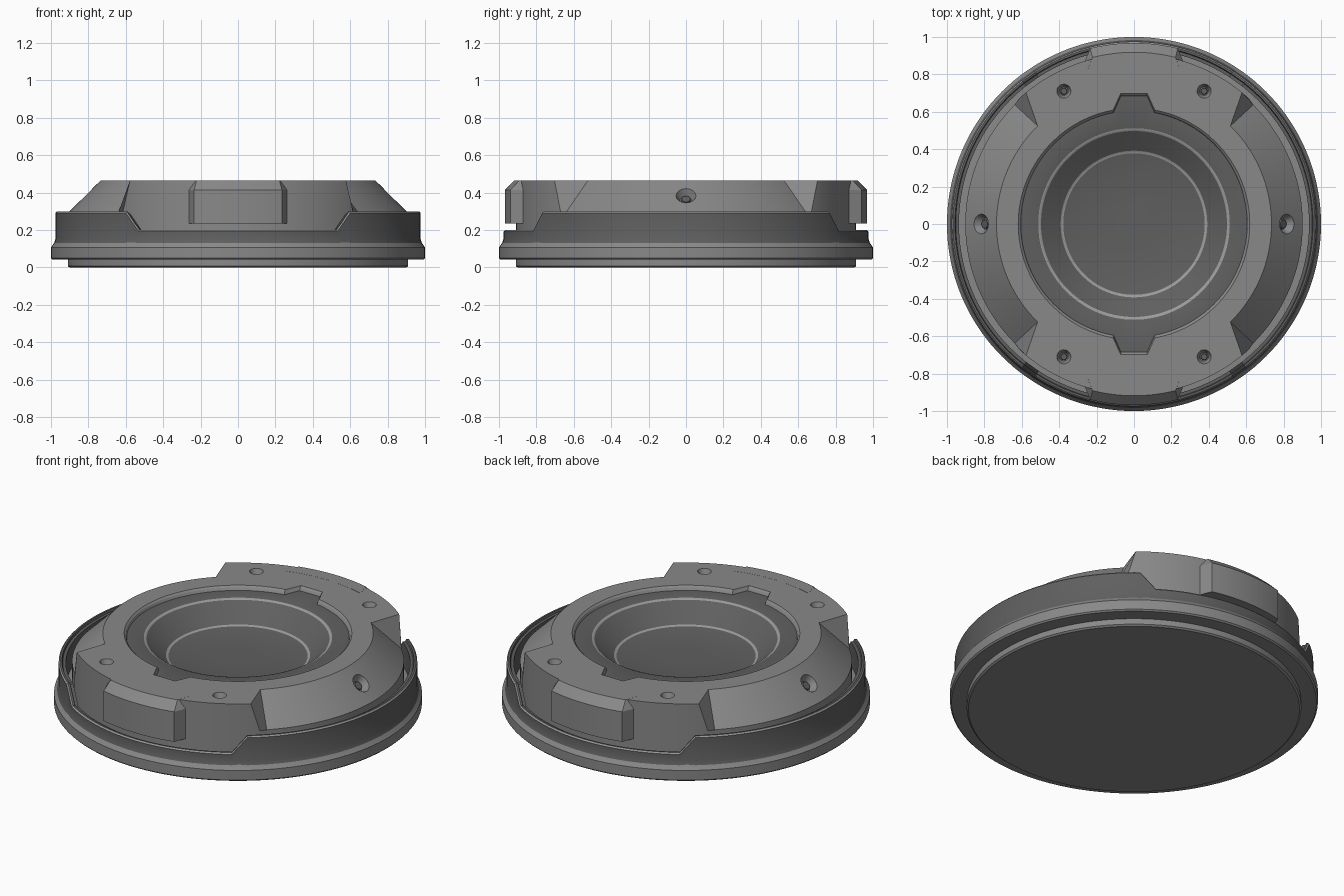
import bpy, bmesh, math
from mathutils import Vector, Matrix

if "Cube" in bpy.data.objects:
    bpy.data.objects.remove(bpy.data.objects["Cube"])


def material(name, v):
    m = bpy.data.materials.new(name)
    m.diffuse_color = (v, v, v, 1)
    m.use_nodes = True
    m.node_tree.nodes["Principled BSDF"].inputs["Base Color"].default_value = m.diffuse_color
    return m


MATS = [material("mid grey", 0.25), material("dark grey", 0.115), material("light grey", 0.33)]


def finish(name, bm, mat=None):
    bmesh.ops.recalc_face_normals(bm, faces=bm.faces)
    me = bpy.data.meshes.new(name)
    bm.to_mesh(me)
    bm.free()
    ob = bpy.data.objects.new(name, me)
    bpy.context.collection.objects.link(ob)
    for m in (MATS if mat is None else [MATS[mat]]):
        me.materials.append(m)
    smooth(ob)
    return ob


def smooth(ob):
    bpy.ops.object.select_all(action='DESELECT')
    bpy.context.view_layer.objects.active = ob
    ob.select_set(True)
    bpy.ops.object.shade_smooth_by_angle(angle=math.radians(25))


def columns(extra=(), gaps=()):
    """Angles of one quadrant (0 = side, 90 = front/back), mirrored to all four."""
    A = [i * 2.5 for i in range(37)]
    A = [a for a in A if not any(lo < a < hi for lo, hi in gaps)]
    A = sorted(set(A) | set(extra))
    return ([(a, 1, 1) for a in A] + [(a, -1, 1) for a in A[-2::-1]]
            + [(a, -1, -1) for a in A[1:]] + [(a, 1, -1) for a in A[-2:0:-1]])


def polar(name, cols, rings, bands, closed=False):
    """Stack of rings; each ring maps angle -> (radius, z, angle). bands = material per band."""
    bm = bmesh.new()
    grid = []
    for ring in rings:
        row = []
        for a, sx, sy in cols:
            r, z, t = ring(a)
            t = math.radians(t)
            row.append(bm.verts.new((sx * r * math.cos(t), sy * r * math.sin(t), z)))
        grid.append(row)
    n = len(cols)
    for k, m in enumerate(bands):
        lo, hi = grid[k], grid[(k + 1) % len(grid)]
        for i in range(n):
            j = (i + 1) % n
            bm.faces.new((lo[i], lo[j], hi[j], hi[i])).material_index = m
    if not closed:
        bm.faces.new(grid[0]).material_index = bands[0]
        bm.faces.new(grid[-1]).material_index = bands[-2]
    return finish(name, bm)


def circle(r, z):
    return lambda a: (r, z, a)


# Base: foot disc and wide lower ring
profile = [(0.9, 0), (0.91, 0.008), (0.91, 0.042), (0.992, 0.042), (1, 0.05),
           (1, 0.108), (0.992, 0.118), (0.978, 0.14), (0.9, 0.145)]
polar("base", columns(), [circle(*p) for p in profile], [0] * 8)


# Outer rim wall, cut down at front and back
def rim_top(a):
    return 0.3 - 0.1 * min(1, max(0, (a - 52) / 5))


def rim(r, drop):
    return lambda a: (r, rim_top(a) - drop, a)


polar("outer_rim", columns((52, 57), ((52, 57),)),
      [circle(0.984, 0.13), circle(0.975, 0.155), rim(0.975, 0.008), rim(0.968, 0),
       rim(0.957, 0), rim(0.953, 0.012), rim(0.936, 0.012), circle(0.936, 0.13)],
      [1, 1, 2, 1, 1, 1, 1, 1], closed=True)

# Main body: sloped at the sides, upright at front and back, keyed recess on top
SIDE, WALL, TAB0, TAB1, TOP = 45.5, 50.6, 79.6, 84.2, 0.465


def body_mid(z):
    def f(a):
        t = 45 if a == SIDE else 47.5 if a == WALL else a
        return (0.902 if a <= SIDE else 0.91, z, t)
    return f


def body_top(a):
    return (0.735 if a <= SIDE else 0.91, TOP, a)


def key(offset, z):
    def f(a):
        r = 0.605 if a <= TAB0 else 0.685 / math.sin(math.radians(a))
        return (r + offset, z, a)
    return f


body = polar("body", columns((SIDE, WALL, TAB0, TAB1), ((SIDE, WALL), (TAB0, TAB1))),
             [body_mid(0.14), body_mid(0.3), body_top, key(0.014, TOP), key(0.004, 0.456),
              key(0, 0.44), circle(0.512, 0.44), circle(0.497, 0.434),
              circle(0.392, 0.335), circle(0.378, 0.33), circle(0.1, 0.33)],
             [0, 0, 0, 0, 2, 1, 2, 1, 2, 1])
# centre of the recess floor
body.data.polygons[len(body.data.polygons) - 1].material_index = 1


# Protruding blocks at front and back
def block(name, s):
    bm = bmesh.new()
    stations = [(-17, 0.905)] + [(d, 0.968) for d in range(-14, 15, 2)] + [(17, 0.905)]
    rows = []
    for d, out in stations:
        t = math.radians(d)
        sec = [(0.84, 0.235), (out, 0.235), (out, 0.415), (out - 0.05, TOP + 0.0006), (0.84, TOP + 0.0006)]
        rows.append([bm.verts.new((r * math.sin(t), s * r * math.cos(t), z)) for r, z in sec])
    for p, q in zip(rows, rows[1:]):
        for i in range(5):
            j = (i + 1) % 5
            bm.faces.new((p[i], p[j], q[j], q[i]))
    bm.faces.new(rows[0])
    bm.faces.new(rows[-1])
    finish(name, bm, 0)


block("front_block", -1)
block("back_block", 1)


# Screw holes: countersunk cutter, then a dark screw head inside
def frustum(name, pos, normal, r_in, r_out, lo, hi, mat):
    bm = bmesh.new()
    rot = Vector(normal).to_track_quat('Z', 'Y').to_matrix().to_4x4()
    mtx = Matrix.Translation(pos) @ rot @ Matrix.Translation((0, 0, (lo + hi) / 2))
    bmesh.ops.create_cone(bm, cap_ends=True, segments=20, radius1=r_in, radius2=r_out,
                          depth=hi - lo, matrix=mtx)
    return finish(name, bm, mat)


def screw_hole(pos, normal, r):
    cut = frustum("hole_cutter", pos, normal, r * 0.6, r * 1.1, -0.04, 0.01, 0)
    cut.hide_render = True
    mod = body.modifiers.new("hole", 'BOOLEAN')
    mod.operation = 'DIFFERENCE'
    mod.solver = 'EXACT'
    mod.object = cut
    bpy.context.view_layer.objects.active = body
    bpy.ops.object.modifier_apply(modifier=mod.name)
    bpy.data.objects.remove(cut)
    frustum("screw", pos, normal, r * 0.5, r * 0.42, -0.045, -0.025, 1)


for sx in (-1, 1):
    for sy in (-1, 1):
        screw_hole((sx * 0.375, sy * 0.71, TOP), (0, 0, 1), 0.038)
    screw_hole((sx * 0.817, 0, 0.384), (sx, 0, 1), 0.054)
smooth(body)
